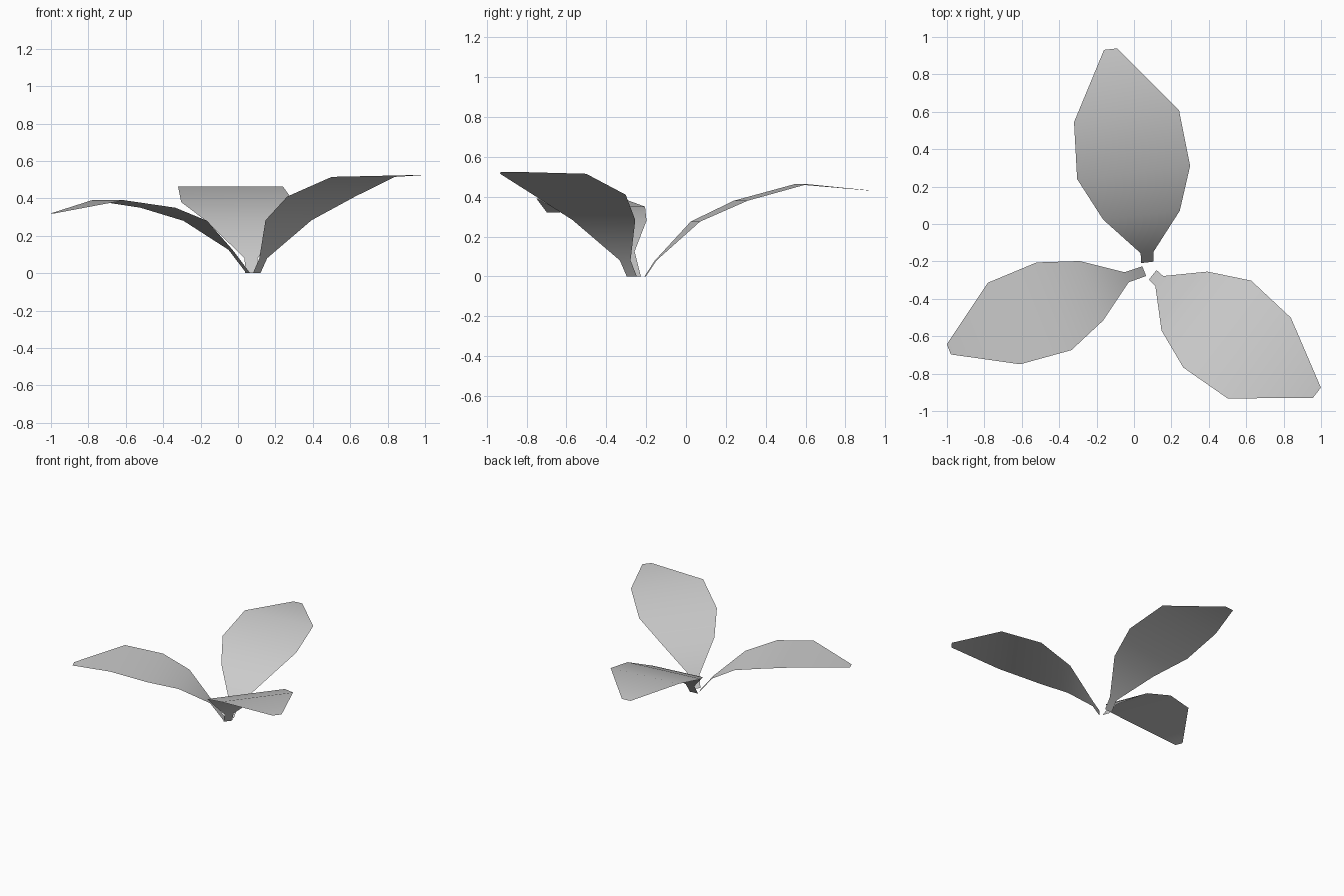
import bpy
import bmesh
import math
from mathutils import Vector

cube = bpy.data.objects.get("Cube")
if cube:
    bpy.data.objects.remove(cube, do_unlink=True)

# One plain grey for every leaf
grey = bpy.data.materials.new("leaf_grey")
grey.use_nodes = True
colour = (0.6, 0.6, 0.6, 1.0)
grey.diffuse_color = colour
grey.node_tree.nodes["Principled BSDF"].inputs["Base Color"].default_value = colour

# Blade width from the stalk to the tip, shared by all leaves
BLADE_WIDTHS = (0.067, 0.07, 0.412, 0.608, 0.565, 0.071)


def make_leaf(name, heading, scale, midrib):
    """Sweep the blade widths along an arching midrib as a thin single sheet."""
    angle = math.radians(heading)
    across = Vector((math.cos(angle), math.sin(angle), 0))
    bm = bmesh.new()
    previous = None
    for point, width in zip(midrib, BLADE_WIDTHS):
        half = across * (width * scale / 2)
        centre = Vector(point)
        edge = [bm.verts.new(centre - half), bm.verts.new(centre + half)]
        if previous:
            face = bm.faces.new((previous[0], previous[1], edge[1], edge[0]))
            face.smooth = True
        previous = edge
    mesh = bpy.data.meshes.new(name)
    bm.to_mesh(mesh)
    bm.free()
    mesh.materials.append(grey)
    leaf = bpy.data.objects.new(name, mesh)
    bpy.context.scene.collection.objects.link(leaf)
    return leaf


# Back leaf, tallest blade
make_leaf("back_leaf", 6.6, 1.0, (
    (0.072, -0.205, 0), (0.07, -0.152, 0.08), (0.04, 0.047, 0.275),
    (-0.002, 0.275, 0.38), (-0.04, 0.577, 0.463), (-0.125, 0.935, 0.43)))

# Right leaf, smaller with a drooping tip
make_leaf("right_leaf", 111.7, 0.83, (
    (0.055, -0.252, 0), (-0.04, -0.285, 0.125), (-0.228, -0.357, 0.28),
    (-0.428, -0.44, 0.35), (-0.695, -0.532, 0.39), (-0.99, -0.67, 0.32)))

# Left leaf, rising to a level tip
make_leaf("left_leaf", 232, 0.97, (
    (0.1, -0.272, 0), (0.135, -0.305, 0.08), (0.27, -0.412, 0.283),
    (0.445, -0.535, 0.41), (0.67, -0.717, 0.515), (0.978, -0.902, 0.525)))
